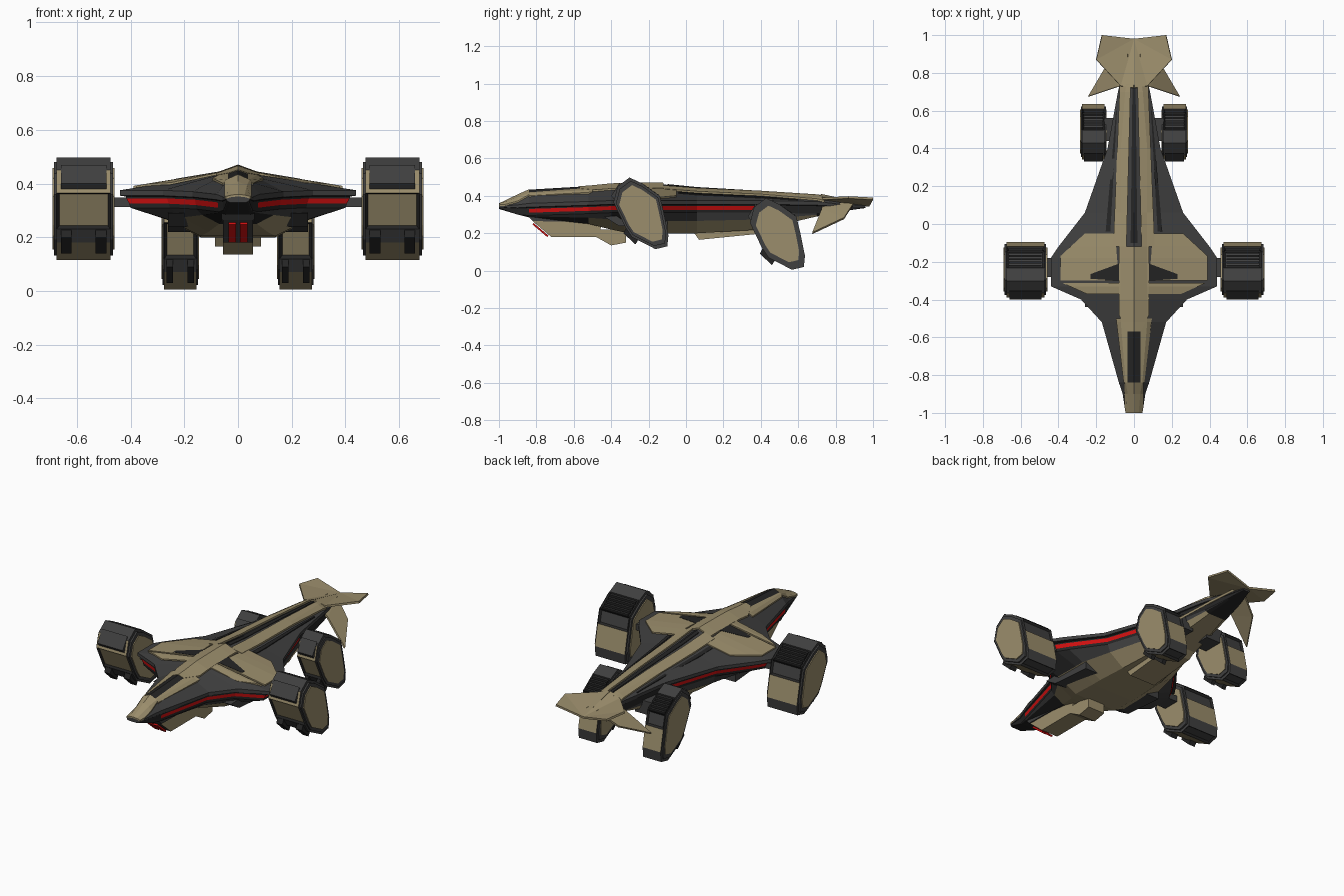
import bpy, bmesh
from mathutils import Vector

if "Cube" in bpy.data.objects:
    bpy.data.objects.remove(bpy.data.objects["Cube"])

# Four flat colours; every object carries all of them and picks by index
TAN, GREY, BLACK, RED = range(4)
MATS = []
for name, col in (("tan_armour", (.33, .27, .15)), ("dark_grey", (.05, .05, .05)),
                  ("near_black", (.018, .018, .018)), ("red_glow", (.65, .005, .005))):
    m = bpy.data.materials.new(name)
    m.diffuse_color = (*col, 1)
    m.use_nodes = True
    m.node_tree.nodes["Principled BSDF"].inputs["Base Color"].default_value = m.diffuse_color
    MATS.append(m)


def finish(name, bm, mirror=False):
    bmesh.ops.recalc_face_normals(bm, faces=bm.faces)
    me = bpy.data.meshes.new(name)
    bm.to_mesh(me)
    bm.free()
    for m in MATS:
        me.materials.append(m)
    ob = bpy.data.objects.new(name, me)
    bpy.context.collection.objects.link(ob)
    if mirror:
        ob.modifiers.new("mirror", 'MIRROR').use_mirror_merge = False
    return ob


def prism(name, pts, x0, x1, mat, edge_mats=None, recess=(), mirror=False):
    """Side profile (y, z) extruded along x, optional colour per profile edge and recessed panels."""
    bm = bmesh.new()
    a = [bm.verts.new((x0, y, z)) for y, z in pts]
    b = [bm.verts.new((x1, y, z)) for y, z in pts]
    faces = [bm.faces.new(a), bm.faces.new(b[::-1])]
    n = len(pts)
    sides = []
    for i in range(n):
        j = (i + 1) % n
        f = bm.faces.new((a[i], b[i], b[j], a[j]))
        f.material_index = edge_mats[i] if edge_mats else mat
        sides.append(f)
    for f in faces:
        f.material_index = mat
    bmesh.ops.recalc_face_normals(bm, faces=bm.faces)
    if recess:
        rim = bmesh.ops.inset_individual(bm, faces=[sides[i] for i in recess],
                                         thickness=.014, depth=-.01)
        for f in rim['faces']:
            f.material_index = BLACK
    return finish(name, bm, mirror)


def box(name, x0, x1, y0, y1, z0, z1, mat, mirror=False):
    return prism(name, [(y0, z0), (y1, z0), (y1, z1), (y0, z1)], x0, x1, mat, mirror=mirror)


# Hull: lofted stations (y, half width, top z, edge z, belly half width, belly z)
STATIONS = [(-1, .045, .352, .344, .03, .33), (-.9, .06, .40, .352, .04, .30),
            (-.84, .08, .427, .36, .045, .285), (-.52, .17, .446, .37, .07, .25),
            (-.40, .28, .458, .375, .11, .22), (-.33, .44, .46, .375, .14, .205),
            (-.18, .44, .462, .375, .14, .20), (-.12, .40, .461, .375, .14, .20),
            (.06, .26, .443, .375, .13, .20), (.40, .14, .423, .375, .09, .22),
            (.70, .085, .402, .37, .05, .29), (.85, .05, .38, .352, .03, .32),
            (.96, .02, .355, .347, .01, .335)]


def half_ring(y, w, zt, ze, xb, zb):
    k = min(1, (y + 1.02) / .15, (1 - y) / .3)
    xs, zlow = min(.07, .55 * w), ze - .065 * k
    return [(0, zt), (xs, zt - .3 * (zt - ze)), (w, ze), (w, ze - .02 * k),
            (w * .95, ze - .023 * k), (w * .945, ze - .03 * k), (w * .92, ze - .05 * k),
            (w * .91, zlow), (min(xb * 1.9, w * .85), zb + .6 * (zlow - zb)), (xb, zb)]


def make_hull():
    bm = bmesh.new()
    rings = []
    for st in STATIONS:
        h = half_ring(*st)
        loop = h + [(-x, z) for x, z in h[:0:-1]]
        rings.append([bm.verts.new((x, st[0], z)) for x, z in loop])
    n = len(rings[0])
    for r, s, st, su in zip(rings, rings[1:], STATIONS, STATIONS[1:]):
        ym = (st[0] + su[0]) / 2
        for i in range(n):
            j = (i + 1) % n
            f = bm.faces.new((r[i], r[j], s[j], s[i]))
            band = min(i, n - 1 - i)
            if band == 5 and -.84 < ym < .4:
                f.material_index = RED
            elif band <= 2 or band == 7:
                f.material_index = GREY
            elif band >= 8 and -.5 < ym < .7:
                f.material_index = TAN
            else:
                f.material_index = BLACK
    for r in (rings[0], rings[-1]):
        bm.faces.new(r).material_index = GREY
    bmesh.ops.recalc_face_normals(bm, faces=bm.faces)
    return bm


HULL = make_hull()


def plate(name, outline, mat, h=.008, mirror=True):
    """Armour plate: hull top clipped to a convex counter-clockwise outline, then raised."""
    bm = HULL.copy()
    bmesh.ops.delete(bm, geom=[f for f in bm.faces if f.normal.z < .2], context='FACES')
    for p, q in zip(outline, outline[1:] + outline[:1]):
        nrm = Vector((q[1] - p[1], p[0] - q[0], 0)).normalized()
        bmesh.ops.bisect_plane(bm, geom=bm.verts[:] + bm.edges[:] + bm.faces[:],
                               plane_co=(*p, 0), plane_no=nrm, clear_outer=True)
    ext = bmesh.ops.extrude_face_region(bm, geom=bm.faces[:])
    bmesh.ops.translate(bm, vec=(0, 0, h),
                        verts=[v for v in ext['geom'] if isinstance(v, bmesh.types.BMVert)])
    for f in bm.faces:
        f.material_index = mat
    return finish(name, bm, mirror)


# Armour and canopy on the hull top
plate("nose_plate", [(-.05, -1.01), (.05, -1.01), (.05, -.84), (-.05, -.84)], TAN, mirror=False)
plate("canopy", [(-.035, -.84), (.035, -.84), (.035, -.57), (-.035, -.57)], BLACK, .006, False)
plate("cockpit_side_plate", [(.035, -.84), (.055, -.84), (.095, -.50), (.035, -.50)], TAN)
plate("hub_plate", [(-.035, -.57), (.035, -.57), (.08, -.48), (.08, -.12), (-.08, -.12), (-.08, -.48)],
      TAN, .009, False)
plate("wing_plate", [(.08, -.30), (.39, -.30), (.39, -.17), (.26, -.05), (.10, -.05)], TAN)
plate("wing_front_plate", [(.08, -.37), (.25, -.37), (.38, -.312), (.08, -.312)], TAN)
plate("wing_vent", [(.08, -.30), (.23, -.29), (.23, -.265), (.08, -.21)], BLACK, .0095)
plate("spine_strip", [(.04, -.12), (.11, -.12), (.075, .74), (.018, .74)], TAN, .01)
plate("spine_channel", [(-.018, -.10), (.018, -.10), (.008, .74), (-.008, .74)], BLACK, .004, False)
plate("rear_vent", [(.125, -.04), (.15, -.04), (.095, .60), (.09, .60)], BLACK, .005)
finish("hull", HULL)

# Chin with red sensor panels, belly gun and cargo block
prism("chin", [(-.84, .30), (-.82, .265), (-.72, .18), (-.47, .18), (-.44, .28), (-.60, .30)], -.055, .055, TAN,
      [GREY, GREY, TAN, TAN, GREY, GREY])
prism("chin_red_panel", [(-.815, .255), (-.735, .187), (-.742, .180), (-.822, .248)], .008, .036, RED, mirror=True)
prism("chin_upper_side", [(-.86, .31), (-.82, .265), (-.48, .26), (-.44, .31)], -.062, .062, GREY)
prism("belly_gun", [(-.48, .18), (-.40, .135), (-.32, .15), (-.32, .22), (-.48, .22)], -.055, .055, TAN)
prism("cargo_block", [(.03, .22), (.07, .165), (.37, .195), (.47, .26), (.40, .29), (.05, .28)], -.085, .085, TAN)
prism("belly_intake", [(-.44, .29), (-.36, .24), (-.10, .22), (-.10, .30)], .16, .26, GREY, mirror=True)

# Engine pods
PROFILE = [(-.302, .498), (-.366, .45), (-.388, .365), (-.323, .23), (-.29, .18), (-.163, .115),
           (-.10, .13), (-.094, .19), (-.12, .317), (-.14, .40), (-.233, .466)]
POD_EDGES = [GREY, TAN, TAN, GREY, TAN, GREY, GREY, TAN, GREY, GREY, GREY]


def pod(tag, cx, dy, dz, sx):
    def shape(pts, s=1):
        return [(-.24 + (y + .24) * s + dy, .305 + (z - .305) * s + dz) for y, z in pts]

    def wide(name, pts, x0, x1, mat, **kw):
        prism(f"{tag}_{name}", pts, cx + x0 * sx, cx + x1 * sx, mat, mirror=True, **kw)
    wide("engine_core", shape(PROFILE), -.1, .1, GREY, edge_mats=POD_EDGES, recess=(2, 5, 8, 9))
    for side in (-1, 1):
        label = "outer" if side > 0 else "inner"
        wide(f"engine_{label}_flange", shape(PROFILE, .91), side * .095, side * .11, GREY)
        wide(f"engine_{label}_plate", shape(PROFILE, .79), side * .108, side * .116, TAN)
        # small front thruster blocks
        wide(f"engine_{label}_thruster", shape([(-.335, .20), (-.27, .14), (-.24, .19), (-.31, .25)]),
             side * .045, side * .085, BLACK)
    # intake lip and cooling ribs across the top
    wide("engine_lip", shape([(-.40, .40), (-.375, .37), (-.34, .40), (-.355, .47)]), -.085, .085, GREY)
    for i in range(5):
        t = (i + .7) / 5.4
        y, z = -.233 + .093 * t, .466 - .066 * t
        wide(f"engine_rib_{i}", shape([(y - .005, z - .015), (y + .005, z - .018), (y + .005, z), (y - .005, z + .004)]),
             -.086, .086, BLACK)


pod("front", .575, 0, 0, 1)
pod("rear", .215, .73, -.11, .6)
box("front_engine_strut", .39, .48, -.28, -.18, .312, .348, GREY, True)
box("rear_engine_strut", .05, .16, .44, .56, .24, .32, GREY, True)


def fin(name, pts, tris):
    bm = bmesh.new()
    v = [bm.verts.new(p) for p in pts]
    for t in tris:
        bm.faces.new([v[i] for i in t]).material_index = TAN
    ob = finish(name, bm)
    s = ob.modifiers.new("thickness", 'SOLIDIFY')
    s.thickness, s.offset = .012, 0
    ob.modifiers.new("mirror", 'MIRROR')


# Tail: raised V plates and drooping lower fins
fin("tail_plate", [(0, .72, .405), (.07, .73, .385), (.20, .87, .392), (.17, 1, .385), (0, .98, .348)],
    [(0, 1, 4), (1, 2, 4), (2, 3, 4)])
fin("tail_lower_fin", [(.03, .73, .365), (.03, .90, .365), (.14, .845, .28), (.24, .675, .20), (.09, .725, .325)],
    [(0, 1, 4), (1, 2, 4), (2, 3, 4)])
